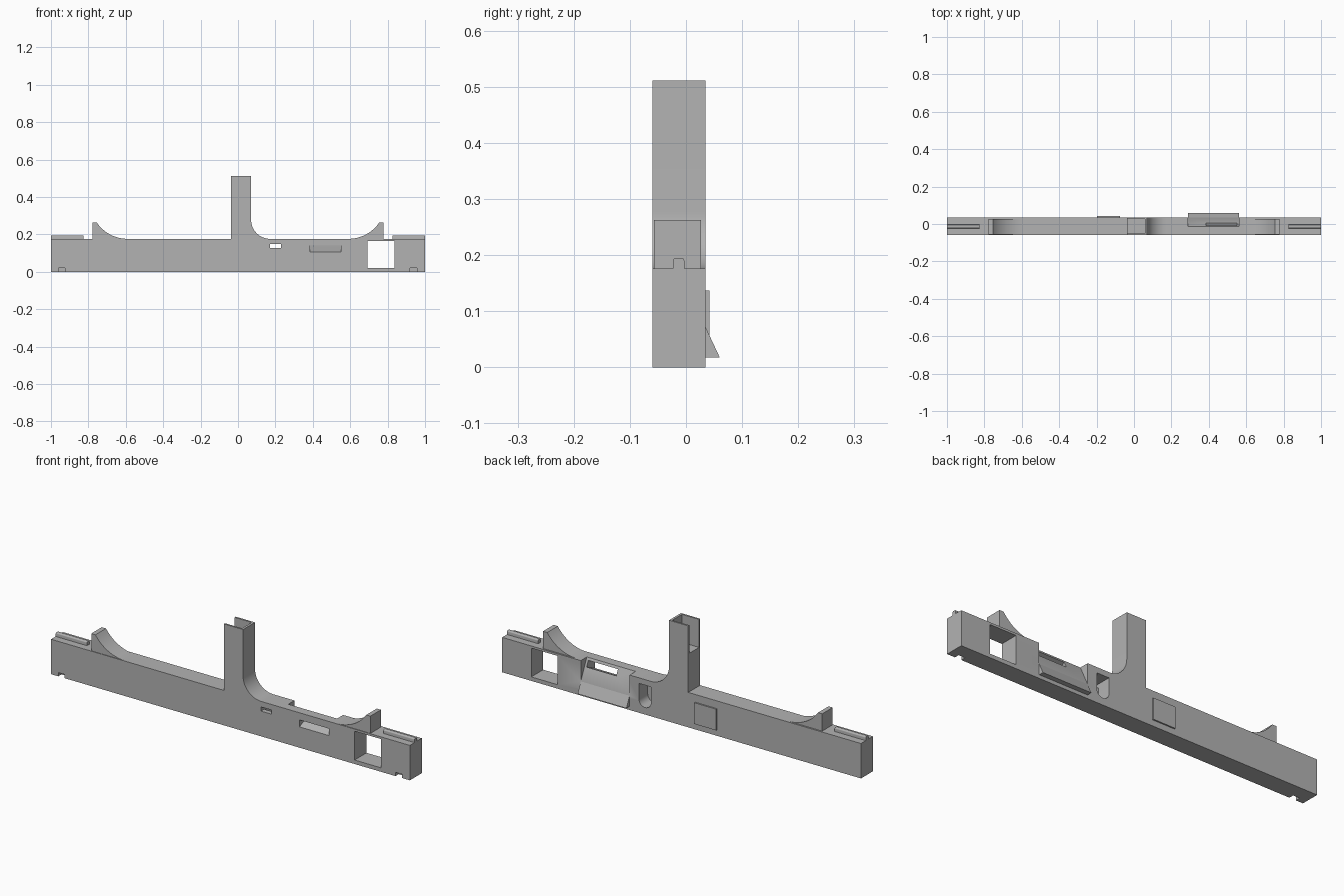
import bpy, bmesh, math
from mathutils import Vector

cube = bpy.data.objects.get("Cube")
if cube:
    bpy.data.objects.remove(cube, do_unlink=True)

GREY = (0.45, 0.45, 0.45, 1)
mat = bpy.data.materials.new("plain grey")
mat.use_nodes = True
mat.diffuse_color = GREY
mat.node_tree.nodes["Principled BSDF"].inputs["Base Color"].default_value = GREY

FRONT, BACK, TOP = -0.06, 0.035, 0.176


def prism(name, outline, axis, lo, hi):
    """Extrude an outline: xz points along y, or yz points along x."""
    bm = bmesh.new()
    place = (lambda p: (p[0], lo, p[1])) if axis == "y" else (lambda p: (lo, p[0], p[1]))
    face = bm.faces.new([bm.verts.new(place(p)) for p in outline])
    new = bmesh.ops.extrude_face_region(bm, geom=[face])["geom"]
    shift = Vector((0, hi - lo, 0)) if axis == "y" else Vector((hi - lo, 0, 0))
    bmesh.ops.translate(bm, vec=shift, verts=[v for v in new if isinstance(v, bmesh.types.BMVert)])
    bmesh.ops.recalc_face_normals(bm, faces=bm.faces)
    mesh = bpy.data.meshes.new(name)
    bm.to_mesh(mesh)
    bm.free()
    mesh.materials.append(mat)
    obj = bpy.data.objects.new(name, mesh)
    bpy.context.collection.objects.link(obj)
    return obj


def rect(a, b, c, d):
    return [(a, c), (b, c), (b, d), (a, d)]


def arc(cx, cz, r, start, end, steps=14):
    angles = [math.radians(start + (end - start) * i / steps) for i in range(steps + 1)]
    return [(cx + r * math.cos(a), cz + r * math.sin(a)) for a in angles]


def cut(target, cutter):
    cutter.hide_render = True
    mod = target.modifiers.new("cut", "BOOLEAN")
    mod.operation, mod.solver, mod.object = "DIFFERENCE", "EXACT", cutter
    deps = bpy.context.evaluated_depsgraph_get()
    result = bpy.data.meshes.new_from_object(target.evaluated_get(deps))
    target.modifiers.clear()
    target.data = result
    bpy.data.objects.remove(cutter, do_unlink=True)


# Long beam with upright post and one filleted side
outline = [(-1, 0), (1, 0), (1, TOP)]
outline += arc(0.172, TOP + 0.102, 0.102, 270, 180)
outline += [(0.07, 0.511), (-0.037, 0.511), (-0.037, TOP), (-1, TOP)]
body = prism("beam_and_post", outline, "y", FRONT, BACK)

# Channel in the post, open at its top and side
cut(body, prism("post_channel", rect(-0.1, 0.058, 0.37, 0.6), "y", -0.051, 0.026))

# Square window and small slot, both right through
cut(body, prism("window_hole", rect(0.692, 0.838, 0.02, 0.165), "y", -0.1, 0.1))
cut(body, prism("small_slot", rect(0.17, 0.23, 0.127, 0.148), "y", -0.1, 0.1))

# Round-bottomed pocket behind the small slot
pocket = [(0.238, 0.148), (0.17, 0.148)] + arc(0.204, 0.069, 0.034, 180, 360)
cut(body, prism("rear_pocket", pocket, "y", -0.035, 0.1))

# Slanted rear recess and the tilted slot that crosses it
slope = lambda z: (0.147 - z) / 2.16
cut(body, prism("slant", [(slope(0.2), 0.2), (0.08, 0.2), (0.08, -0.026)], "x", 0.29, 0.562))
tilt = lambda y, z: (y, z + 0.46 * (y - FRONT))
cut(body, prism("tilted_slot", [tilt(-0.08, 0.105), tilt(0.06, 0.105),
                                tilt(0.06, 0.14), tilt(-0.08, 0.14)], "x", 0.385, 0.55))

# Blind notches along the lower front edge
for x in (-0.942, 0.938):
    cut(body, prism("notch", rect(x - 0.018, x + 0.018, -0.02, 0.019), "y", -0.1, -0.035))

# Wedge that carries the slanted panel out past the back
wedge = prism("rear_wedge", [(BACK, 0.018), (0.06, 0.018), (BACK, 0.0715)], "x", 0.29, 0.562)

# Thin rear plate
plate = prism("rear_plate", rect(-0.198, -0.075, 0.03, 0.137), "y", BACK, 0.042)

# Curved stops and guide rails, one of each per end
parts = [body, wedge, plate]
for side, s in (("right", -1), ("left", 1)):
    stop = [(0.778, TOP - 0.005), (0.778, 0.263)] + arc(0.59, TOP + 0.2, 0.2, -34.5, -90)
    stop += [(0.59, TOP - 0.005)]
    parts.append(prism(side + "_stop", [(s * x, z) for x, z in stop], "y", -0.057, 0.027))
    rail = [(-0.023, TOP - 0.005), (-0.003, TOP - 0.005)]
    rail += arc(-0.008, 0.19, 0.005, 0, 90, 4) + arc(-0.018, 0.19, 0.005, 90, 180, 4)
    lo, hi = sorted((s * 0.826, s))
    parts.append(prism(side + "_rail", rail, "x", lo, hi))

bpy.ops.object.select_all(action="DESELECT")
for obj in parts:
    obj.select_set(True)
bpy.context.view_layer.objects.active = body
bpy.ops.object.shade_smooth_by_angle(angle=math.radians(30))
